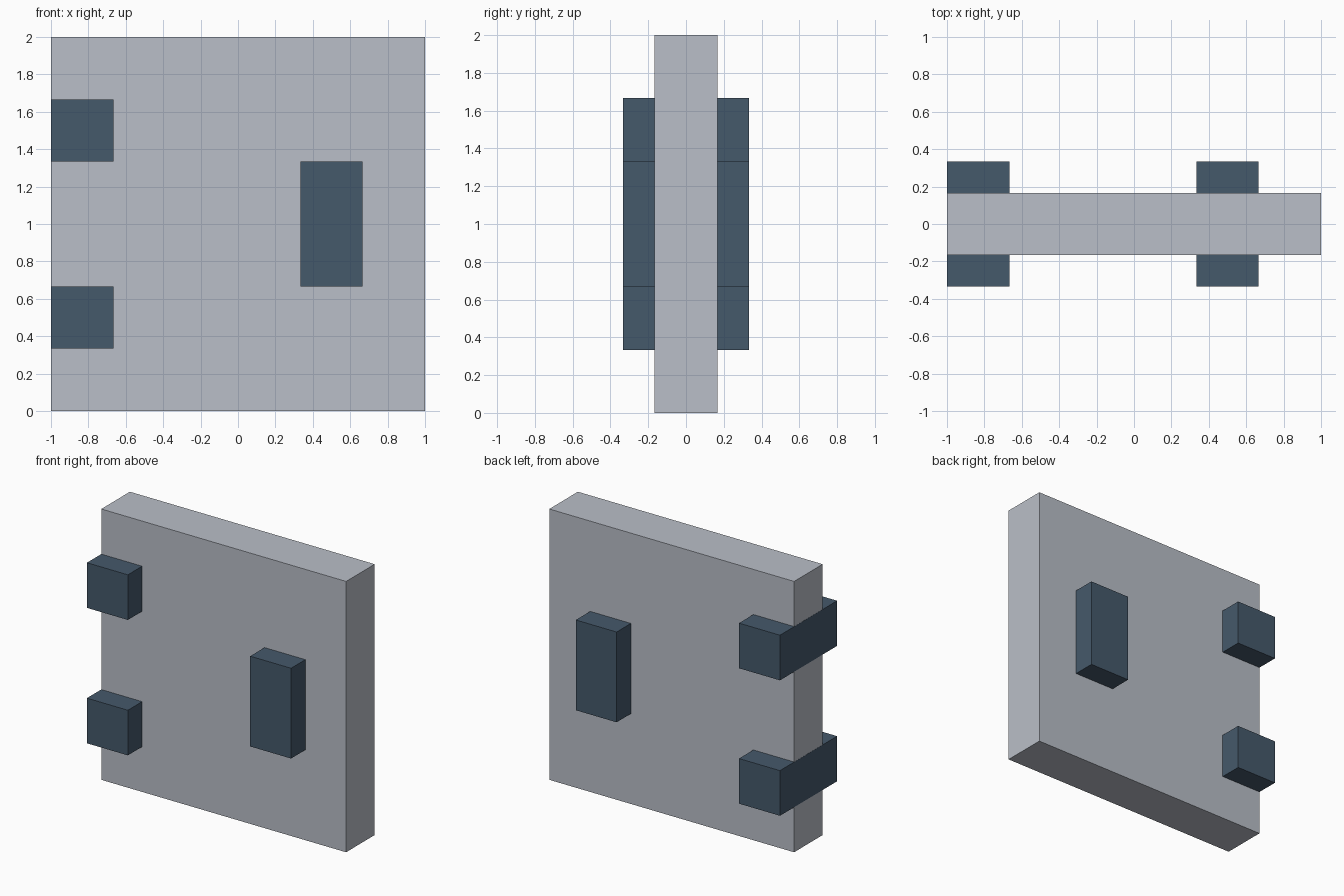
import bpy

if "Cube" in bpy.data.objects:
    bpy.data.objects.remove(bpy.data.objects["Cube"])

U = 1 / 6  # grid unit of the model


def material(name, rgb):
    m = bpy.data.materials.new(name)
    m.diffuse_color = (*rgb, 1)
    m.use_nodes = True
    m.node_tree.nodes["Principled BSDF"].inputs["Base Color"].default_value = m.diffuse_color
    return m


def box(name, lo, hi, mat):
    """Axis-aligned box between two corners."""
    bpy.ops.mesh.primitive_cube_add(size=1, location=[(a + b) / 2 for a, b in zip(lo, hi)])
    ob = bpy.context.object
    ob.name = name
    ob.scale = [b - a for a, b in zip(lo, hi)]
    bpy.ops.object.transform_apply(location=False, rotation=False, scale=True)
    ob.data.materials.append(mat)
    return ob


light_grey = material("light grey", (0.49, 0.52, 0.58))
slate_blue = material("slate blue", (0.06, 0.10, 0.147))

# Door slab
box("door_panel", (-1, -U, 0), (1, U, 2), light_grey)

# Hinge blocks wrap the left edge, a hair proud so they cover the slab
for name, z in (("lower_hinge", 2 * U), ("upper_hinge", 8 * U)):
    box(name, (-1.001, -2 * U, z), (-4 * U, 2 * U, z + 2 * U), slate_blue)

# Handle passes through the slab to both sides
box("handle", (2 * U, -2 * U, 4 * U), (4 * U, 2 * U, 8 * U), slate_blue)
